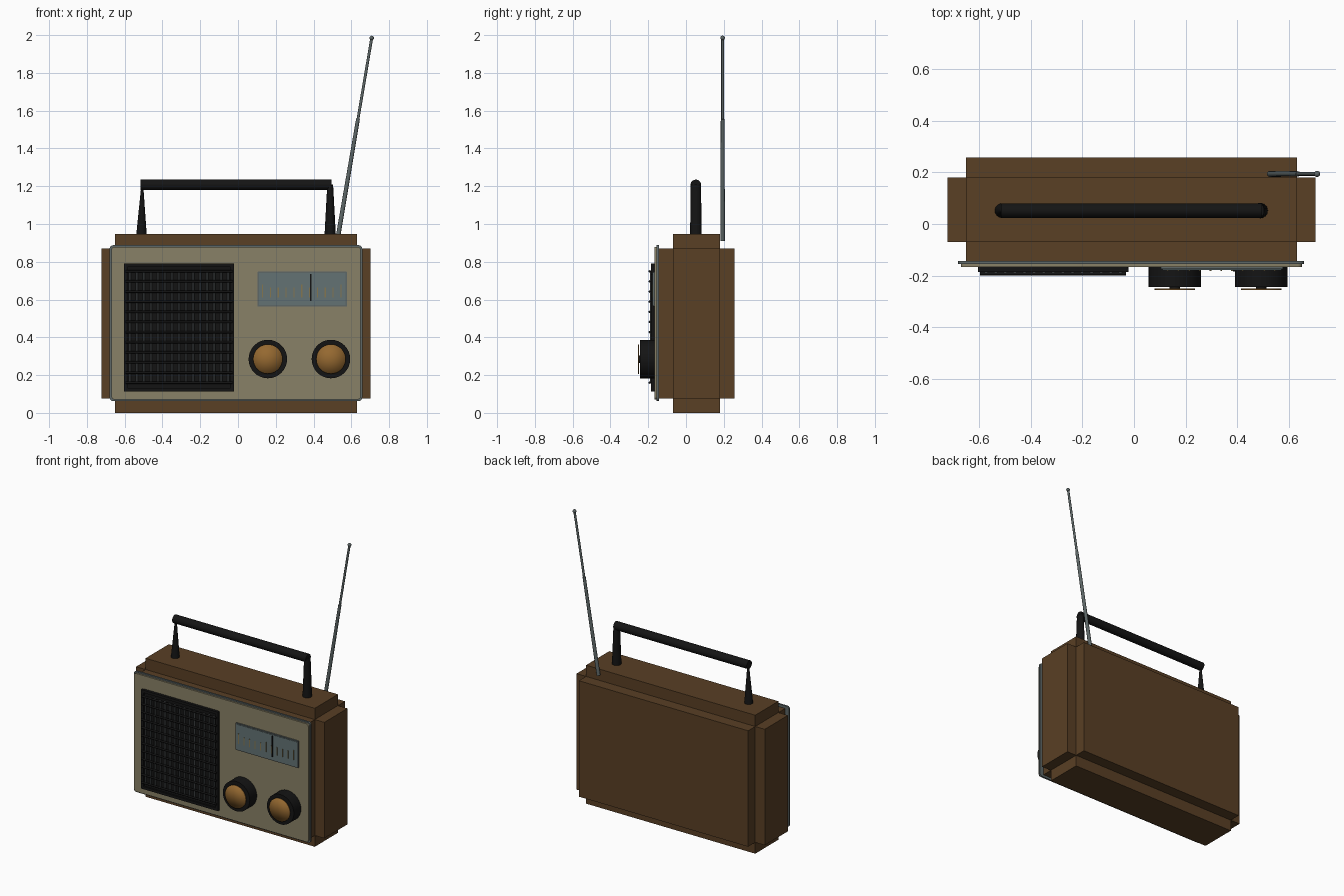
import bpy, bmesh, math
from mathutils import Vector, Matrix

if "Cube" in bpy.data.objects:
    bpy.data.objects.remove(bpy.data.objects["Cube"])


def material(name, r, g, b):
    m = bpy.data.materials.new(name)
    m.diffuse_color = (r, g, b, 1)
    m.use_nodes = True
    m.node_tree.nodes["Principled BSDF"].inputs["Base Color"].default_value = m.diffuse_color
    return m


BROWN = material("brown_case", 0.10, 0.05, 0.018)
CREAM = material("khaki_panel", 0.25, 0.22, 0.135)
STEEL = material("grey_steel", 0.11, 0.135, 0.135)
BLACK = material("black_plastic", 0.007, 0.007, 0.007)
WIRE = material("dark_grille_wire", 0.04, 0.045, 0.047)
GLASS = material("blue_grey_dial", 0.125, 0.17, 0.175)
AMBER = material("amber_cap", 0.30, 0.14, 0.03)
BRASS = material("dull_brass", 0.23, 0.18, 0.08)


def finish(name, bm, mat, smooth=None):
    bmesh.ops.recalc_face_normals(bm, faces=bm.faces[:])
    me = bpy.data.meshes.new(name)
    bm.to_mesh(me)
    bm.free()
    me.materials.append(mat)
    ob = bpy.data.objects.new(name, me)
    bpy.context.collection.objects.link(ob)
    if smooth:
        bpy.context.view_layer.objects.active = ob
        bpy.ops.object.select_all(action='DESELECT')
        ob.select_set(True)
        bpy.ops.object.shade_smooth_by_angle(angle=math.radians(smooth))
    return ob


def add_box(bm, x, y, z):
    """Box from three (min, max) ranges."""
    size = Matrix.Diagonal((x[1] - x[0], y[1] - y[0], z[1] - z[0], 1))
    mid = Matrix.Translation((sum(x) / 2, sum(y) / 2, sum(z) / 2))
    bmesh.ops.create_cube(bm, size=1, matrix=mid @ size)


def add_rod(bm, a, b, r1, r2=None, sides=24):
    """Round rod or cone from point a to point b."""
    a, b = Vector(a), Vector(b)
    d = b - a
    rot = d.to_track_quat('Z', 'Y').to_matrix().to_4x4()
    bmesh.ops.create_cone(bm, cap_ends=True, segments=sides, radius1=r1,
                          radius2=r1 if r2 is None else r2, depth=d.length,
                          matrix=Matrix.Translation((a + b) / 2) @ rot)


def plate(name, x, y, z, mat, corner=0.0):
    """Upright plate with rounded corners."""
    bm = bmesh.new()
    add_box(bm, x, y, z)
    if corner:
        edges = [e for e in bm.edges
                 if abs(e.verts[0].co.y - e.verts[1].co.y) > 1e-5]
        bmesh.ops.bevel(bm, geom=edges, offset=corner, segments=4,
                        profile=0.5, affect='EDGES')
    return finish(name, bm, mat, 30)


# case: a core block with every side pushed out, leaving stepped corners
bm = bmesh.new()
add_box(bm, (-0.65, 0.63), (-0.07, 0.18), (0.077, 0.87))
bm.normal_update()
out = bmesh.ops.extrude_discrete_faces(bm, faces=bm.faces[:])["faces"]
step = Vector((0.072, 0.077, 0.077))
for f in out:
    n = f.normal.copy()
    bmesh.ops.translate(bm, verts=f.verts[:],
                        vec=Vector([n[i] * step[i] for i in range(3)]))
bmesh.ops.remove_doubles(bm, verts=bm.verts[:], dist=1e-4)
finish("case", bm, BROWN)

# front panel on its metal trim
plate("panel_trim", (-0.68, 0.658), (-0.155, -0.143), (0.062, 0.888), STEEL, 0.02)
plate("front_panel", (-0.67, 0.649), (-0.167, -0.150), (0.071, 0.879), CREAM, 0.016)

# speaker grille: backing, frame and crossed wires
plate("speaker_backing", (-0.603, -0.022), (-0.176, -0.163), (0.113, 0.79), BLACK, 0.01)
bm = bmesh.new()
for x in ((-0.603, -0.585), (-0.04, -0.022)):
    add_box(bm, x, (-0.186, -0.17), (0.113, 0.79))
for z in ((0.113, 0.131), (0.772, 0.79)):
    add_box(bm, (-0.603, -0.022), (-0.186, -0.17), z)
finish("speaker_frame", bm, BLACK)
bm = bmesh.new()
for i in range(15):
    x = -0.572 + i * 0.0371
    add_rod(bm, (x, -0.184, 0.155), (x, -0.184, 0.755), 0.0065, sides=8)
finish("grille_uprights", bm, WIRE, 50)
bm = bmesh.new()
for i in range(12):
    z = 0.16 + i * 0.0536
    add_rod(bm, (-0.595, -0.192, z), (-0.03, -0.192, z), 0.0065, sides=8)
finish("grille_crossbars", bm, BLACK, 50)

# tuning dial: rim, window, scale marks and pointer
plate("dial_rim", (0.103, 0.577), (-0.174, -0.165), (0.563, 0.748), STEEL, 0.004)
plate("dial_window", (0.110, 0.570), (-0.177, -0.170), (0.570, 0.741), GLASS)
bm = bmesh.new()
for i in range(11):
    x = 0.13 + i * 0.0415
    top = 0.68 if i % 5 == 0 else 0.665
    add_box(bm, (x - 0.003, x + 0.003), (-0.181, -0.174), (0.612, top))
finish("dial_marks", bm, BRASS)
plate("dial_pointer", (0.382, 0.390), (-0.184, -0.175), (0.592, 0.735), BLACK)

# two knobs with amber caps
for side, x in (("left", 0.158), ("right", 0.492)):
    z = 0.285
    bm = bmesh.new()
    add_rod(bm, (x, -0.163, z), (x, -0.244, z), 0.102, sides=32)
    add_rod(bm, (x, -0.240, z), (x, -0.250, z), 0.02, sides=16)
    finish(side + "_knob", bm, BLACK, 40)
    bm = bmesh.new()
    bmesh.ops.create_cone(bm, cap_ends=True, cap_tris=True, segments=32,
                          radius1=0.078, radius2=0.078, depth=0.006,
                          matrix=Matrix.Translation((x, -0.252, z))
                          @ Matrix.Rotation(math.pi / 2, 4, 'X'))
    finish(side + "_knob_cap", bm, AMBER, 180)

# carrying handle: bar on two tapered posts
bm = bmesh.new()
add_rod(bm, (-0.515, 0.052, 1.207), (0.495, 0.052, 1.207), 0.028)
finish("handle_bar", bm, BLACK, 40)
bm = bmesh.new()
add_rod(bm, (-0.511, 0.052, 0.94), (-0.507, 0.052, 1.195), 0.028, 0.006)
finish("left_handle_post", bm, BLACK, 40)
bm = bmesh.new()
add_rod(bm, (0.488, 0.052, 0.94), (0.488, 0.052, 1.21), 0.030, 0.028)
for v in bm.verts:  # the post is flatter towards the bar
    if v.co.z > 1.1:
        v.co.x = 0.488 + (v.co.x - 0.488) * 0.55
finish("right_handle_post", bm, BLACK, 40)

# telescopic aerial in two sections with a ball tip
base, tip = Vector((0.526, 0.194, 0.912)), Vector((0.708, 0.194, 1.985))
mid = base.lerp(tip, 0.6)
bm = bmesh.new()
add_rod(bm, base, mid, 0.012, 0.010, sides=16)
add_rod(bm, mid, tip, 0.0075, sides=16)
bmesh.ops.create_uvsphere(bm, u_segments=16, v_segments=10, radius=0.012,
                          matrix=Matrix.Translation(tip))
finish("aerial", bm, STEEL, 40)
